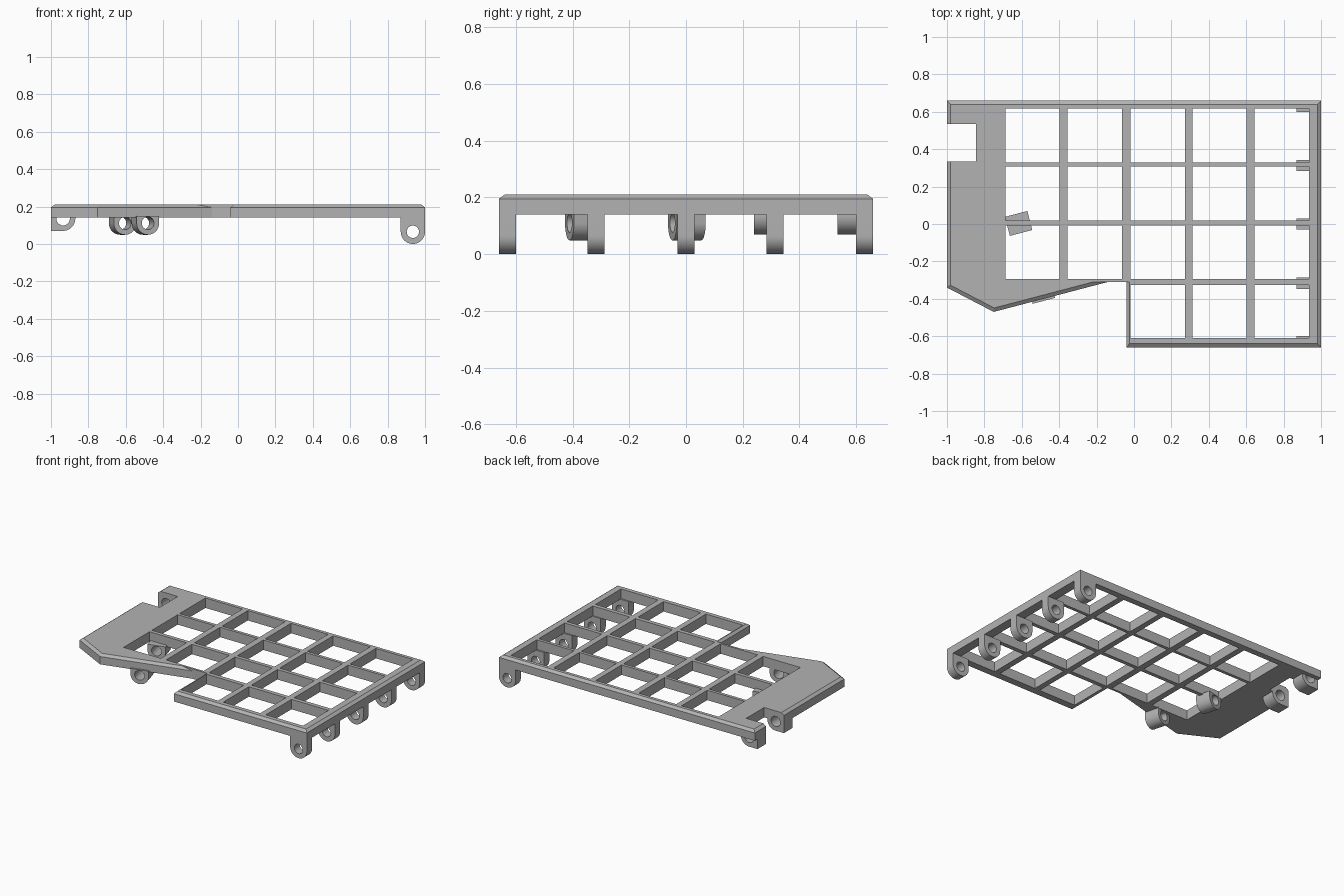
import bpy, bmesh, math
from mathutils import Vector, Matrix

if "Cube" in bpy.data.objects:
    bpy.data.objects.remove(bpy.data.objects["Cube"])

grey = bpy.data.materials.new("light grey")
grey.diffuse_color = (0.45, 0.45, 0.45, 1)
grey.use_nodes = True
grey.node_tree.nodes["Principled BSDF"].inputs["Base Color"].default_value = grey.diffuse_color
Z0, Z1, ZC = 0.14, 0.21, 0.195


def finish(name, bm):
    bmesh.ops.recalc_face_normals(bm, faces=bm.faces[:])
    me = bpy.data.meshes.new(name)
    bm.to_mesh(me)
    bm.free()
    me.materials.append(grey)
    ob = bpy.data.objects.new(name, me)
    bpy.context.collection.objects.link(ob)
    return ob


def cut(ob, cutter):
    mod = ob.modifiers.new("cut", 'BOOLEAN')
    mod.operation, mod.solver, mod.object = 'DIFFERENCE', 'EXACT', cutter
    bpy.ops.object.select_all(action='DESELECT')
    bpy.context.view_layer.objects.active = ob
    ob.select_set(True)
    bpy.ops.object.modifier_apply(modifier=mod.name)
    bpy.data.objects.remove(cutter)


def smooth(ob):
    bpy.ops.object.select_all(action='DESELECT')
    bpy.context.view_layer.objects.active = ob
    ob.select_set(True)
    bpy.ops.object.shade_smooth_by_angle(angle=math.radians(30))


def add_box(bm, x0, x1, y0, y1, z0, z1):
    m = Matrix.Translation(((x0 + x1) / 2, (y0 + y1) / 2, (z0 + z1) / 2))
    bmesh.ops.create_cube(bm, size=1, matrix=m @ Matrix.Diagonal((x1 - x0, y1 - y0, z1 - z0, 1)))


def rod(radius, length, matrix):
    bm = bmesh.new()
    bmesh.ops.create_cone(bm, cap_ends=True, segments=32, radius1=radius, radius2=radius,
                          depth=length, matrix=matrix @ Matrix.Rotation(math.pi / 2, 4, 'X'))
    return finish("hole_cutter", bm)


def inset_outline(pts, widths):
    # mitred inward offset of a counter-clockwise outline, one width per edge
    out, n = [], len(pts)
    for i in range(n):
        p = Vector(pts[i])
        a = (p - Vector(pts[i - 1])).normalized()
        b = (Vector(pts[(i + 1) % n]) - p).normalized()
        pa = p + Vector((-a.y, a.x)) * widths[i - 1]
        pb = p + Vector((-b.y, b.x)) * widths[i]
        d = pb - pa
        t = (d.x * b.y - d.y * b.x) / (a.x * b.y - a.y * b.x)
        out.append(pa + a * t)
    return out


# Plate with notch, slanted corner and chamfered rim
outline = [(-1, 0.66), (-1, 0.535), (-0.845, 0.535), (-0.845, 0.335), (-1, 0.335),
           (-1, -0.34), (-0.75, -0.47), (-0.14, -0.31), (-0.04, -0.31),
           (-0.04, -0.66), (1, -0.66), (1, 0.66)]
c = 0.02
chamfer = [c, 0, 0, 0, c, c, c, 0, c * 0.8, c, c, c]
bm = bmesh.new()
rings = [[bm.verts.new((x, y, z)) for x, y in pts] for pts, z in
         ((outline, Z0), (outline, ZC), (inset_outline(outline, chamfer), Z1))]
bm.faces.new(rings[0])
bm.faces.new(rings[2])
for lo, hi in zip(rings, rings[1:]):
    for i in range(len(lo)):
        j = (i + 1) % len(lo)
        bm.faces.new((lo[i], lo[j], hi[j], hi[i]))
plate = finish("grid_plate", bm)

# Window openings: five columns, four rows, last row missing two
columns = [(-0.687, -0.397), (-0.355, -0.063), (-0.018, 0.272), (0.312, 0.602), (0.645, 0.935)]
rows = [(0.33, 0.617), (0.02, 0.308), (-0.295, -0.007), (-0.61, -0.325)]
bm = bmesh.new()
for r, (y0, y1) in enumerate(rows):
    for x0, x1 in columns[2 if r == 3 else 0:]:
        add_box(bm, x0, x1, y0, y1, 0.05, 0.3)
cut(plate, finish("window_cutter", bm))


def lug(name, matrix, length, half, zc, radius_hole, ztop, arc_from=0.0):
    # hanging ring lug: straight sides above the hole centre, rounded bottom
    prof = [(half, ztop), (-half, ztop)]
    if arc_from:
        prof.append((-half, zc - half))
    steps = 24
    for i in range(steps + 1):
        a = math.pi + arc_from + (math.pi - arc_from) * i / steps
        prof.append((half * math.cos(a), zc + half * math.sin(a)))
    if arc_from:
        prof.pop(3)
    bm = bmesh.new()
    face = bm.faces.new([bm.verts.new((x, -length / 2, z)) for x, z in prof])
    ext = bmesh.ops.extrude_face_region(bm, geom=[face])["geom"]
    bmesh.ops.translate(bm, vec=(0, length, 0), verts=[v for v in ext if isinstance(v, bmesh.types.BMVert)])
    bmesh.ops.transform(bm, matrix=matrix, verts=bm.verts[:])
    ob = finish(name, bm)
    cut(ob, rod(radius_hole, length * 1.5, matrix @ Matrix.Translation((0, 0, zc))))
    smooth(ob)
    return ob


# Row of hinge lugs along the right edge
for i, y in enumerate((-0.63, -0.317, 0, 0.313, 0.63)):
    lug(f"hinge_lug_{i + 1}", Matrix.Translation((0.935, y, 0)), 0.06, 0.065, 0.065, 0.033, 0.142)

# Short clip lugs on both sides of the notch, with the pin hole running into the plate
for i, y in enumerate((0.2875, 0.5825)):
    m = Matrix.Translation((-0.935, y, 0))
    lug(f"notch_lug_{i + 1}", m, 0.095, 0.065, 0.135, 0.036, 0.145, math.pi / 2)
    cut(plate, rod(0.036, 0.095 + 0.002, m @ Matrix.Translation((0, 0, 0.135))))

# Angled ring lugs parallel to the slanted edge
for i, (x, y) in enumerate(((-0.617, 0.003), (-0.495, -0.36))):
    m = Matrix.Translation((x, y, 0)) @ Matrix.Rotation(math.radians(14.7), 4, 'Z')
    lug(f"angled_lug_{i + 1}", m, 0.105, 0.062, 0.111, 0.034, 0.15)
